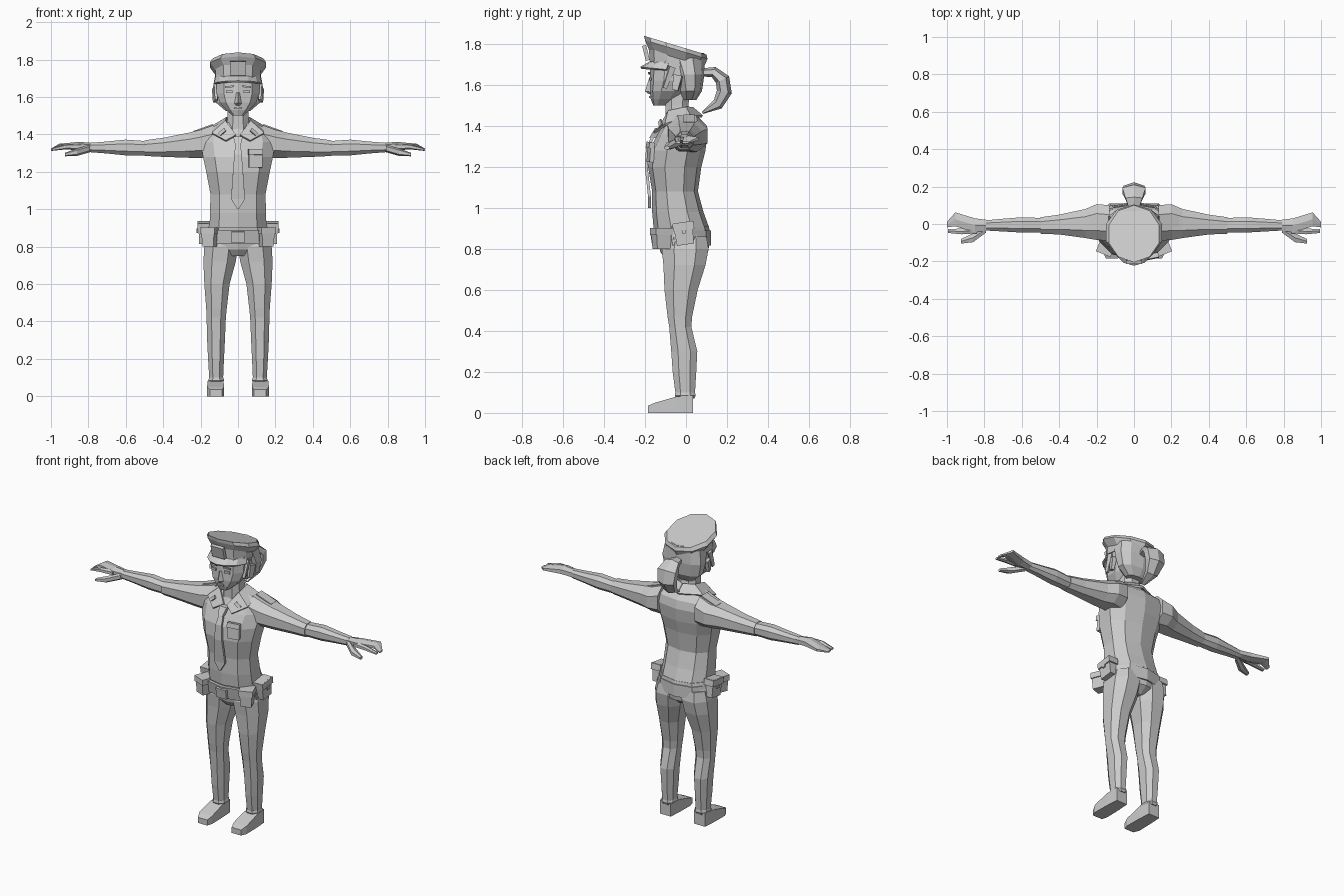
import bpy, bmesh, math
from mathutils import Vector, Matrix

grey = bpy.data.materials.new("plain grey")
grey.diffuse_color = (0.6, 0.6, 0.6, 1)


def finish(name, bm, mirror=False, solid=0):
    bmesh.ops.recalc_face_normals(bm, faces=bm.faces)
    me = bpy.data.meshes.new(name)
    bm.to_mesh(me)
    bm.free()
    me.materials.append(grey)
    ob = bpy.data.objects.new(name, me)
    bpy.context.collection.objects.link(ob)
    if solid:
        m = ob.modifiers.new("thickness", 'SOLIDIFY')
        m.thickness, m.offset = solid, 0
    if mirror:
        ob.modifiers.new("mirror", 'MIRROR')
    return ob


def unit_ring(n, p):
    """n-sided outline filling the square -1..1; smaller p is boxier."""
    pts = []
    for i in range(n):
        a = (i + 0.5) * 2 * math.pi / n
        c, s = math.cos(a), math.sin(a)
        pts.append((math.copysign(abs(c) ** p, c), math.copysign(abs(s) ** p, s)))
    mu, mv = max(q[0] for q in pts), max(q[1] for q in pts)
    return [(u / mu, v / mv) for u, v in pts]


def loft(name, rings, mirror=False, closed=True, solid=0):
    bm = bmesh.new()
    rows = [[bm.verts.new(p) for p in r] for r in rings]
    n = len(rows[0])
    for a, b in zip(rows, rows[1:]):
        for i in range(n if closed else n - 1):
            j = (i + 1) % n
            bm.faces.new((a[i], a[j], b[j], b[i]))
    if closed:
        bm.faces.new(rows[0])
        bm.faces.new(rows[-1])
    return finish(name, bm, mirror, solid)


def sections(name, axis, secs, n=8, p=0.85, mirror=False, tilt=0):
    """Loft sections (t, u0, u1, v0, v1) along an axis; tilt lifts z with -y."""
    rings = []
    for t, u0, u1, v0, v1 in secs:
        ring = []
        for u, v in unit_ring(n, p):
            a = (u0 + u1) / 2 + u * (u1 - u0) / 2
            b = (v0 + v1) / 2 + v * (v1 - v0) / 2
            co = {'x': (t, a, b), 'y': (a, t, b), 'z': (a, b, t)}[axis]
            ring.append((co[0], co[1], co[2] - tilt * co[1]))
        rings.append(ring)
    return loft(name, rings, mirror)


def upright(name, rows, n=10, p=0.85):
    return sections(name, 'z', [(z, -w, w, f, b) for z, w, f, b in rows], n, p)


def box(name, c, size, rot=(0, 0, 0), mirror=False, taper=1):
    bm = bmesh.new()
    bmesh.ops.create_cube(bm, size=1)
    for v in bm.verts:
        if v.co.z < 0:
            v.co.x *= taper
            v.co.y *= taper
    m = Matrix.Translation(c)
    for k, ax in enumerate('XYZ'):
        m = m @ Matrix.Rotation(math.radians(rot[k]), 4, ax)
    bm.transform(m @ Matrix.Diagonal((*size, 1)))
    return finish(name, bm, mirror)


# Trousers and shoes
upright("pelvis", [(.75, .05, -.10, .06), (.785, .16, -.125, .108),
                   (.85, .172, -.14, .118), (.91, .155, -.15, .112)])
sections("leg", 'z', [(.085, .08, .153, -.05, .043), (.2, .075, .16, -.065, .05),
                      (.3, .07, .165, -.072, .055), (.42, .065, .168, -.082, .026),
                      (.47, .06, .17, -.09, .03), (.6, .045, .18, -.105, .057),
                      (.72, .012, .185, -.11, .095), (.8, 0, .18, -.118, .11),
                      (.86, .01, .165, -.1, .1)], mirror=True)
sections("trouser_cuff", 'z', [(.07, .083, .15, -.045, .04), (.085, .074, .158, -.055, .047),
                               (.1, .079, .154, -.052, .044)], mirror=True)
sections("shoe", 'y', [(-.185, .085, .15, 0, .035), (-.15, .075, .165, 0, .05),
                       (-.045, .077, .163, 0, .08), (.035, .082, .158, 0, .085)],
         n=4, mirror=True)

# Shirt
upright("shirt", [(.9, .152, -.158, .114), (.98, .15, -.165, .085), (1.08, .147, -.165, .058),
                  (1.2, .17, -.185, .075), (1.28, .187, -.178, .095), (1.36, .2, -.14, .104),
                  (1.41, .185, -.11, .092), (1.465, .09, -.085, .04)])
sections("sleeve", 'x', [(.13, -.09, .1, 1.27, 1.45), (.2, -.085, .106, 1.275, 1.425),
                         (.26, -.075, .08, 1.275, 1.41), (.4, -.056, .05, 1.28, 1.382),
                         (.5, -.052, .036, 1.285, 1.368)], mirror=True)
sections("forearm", 'x', [(.49, -.045, .032, 1.288, 1.364), (.6, -.046, .036, 1.288, 1.372),
                          (.7, -.04, .028, 1.298, 1.362), (.79, -.035, .02, 1.305, 1.355)],
         mirror=True)
left, right = [], []
inner = [(.01, -.125, 1.395), (.065, -.085, 1.47), (.06, 0, 1.488), (0, .03, 1.488)]
outer = [(.065, -.155, 1.365), (.138, -.1, 1.405), (.13, .02, 1.445), (0, .08, 1.445)]
loft("collar", [inner, outer], mirror=True, closed=False, solid=.012)
box("collar_pin", (.085, -.125, 1.412), (.04, .008, .02), (-40, 30, 30), True)
box("epaulette", (.185, .015, 1.43), (.11, .055, .014), (0, 20, 0), True)
box("chest_pocket", (.093, -.172, 1.27), (.072, .02, .095), (-4, 0, 12))
box("pocket_flap", (.093, -.174, 1.305), (.078, .026, .03), (-10, 0, 12))

# Tie
tie = [(1.0, .004, -.178), (1.055, .037, -.178), (1.2, .027, -.194),
       (1.29, .02, -.188), (1.345, .014, -.162)]
loft("tie", [[(-w, y, z), (w, y, z)] for z, w, y in tie], closed=False, solid=.014)
upright("tie_knot", [(1.34, .014, -.18, -.13), (1.39, .026, -.15, -.09)], 4)

# Belt and pouches
upright("belt", [(.815, .172, -.15, .121), (.89, .166, -.166, .121)])
box("buckle", (0, -.162, .85), (.07, .016, .06), (8, 0, 0))
box("front_pouch", (.148, -.12, .85), (.075, .08, .1), (0, 0, 22), True, .85)
box("front_pouch_lid", (.148, -.12, .885), (.084, .088, .035), (0, 0, 22), True)
box("side_pouch", (.184, -.01, .875), (.055, .095, .11), (8, 0, 0), True, .88)
box("side_pouch_lid", (.185, -.013, .91), (.065, .104, .038), (8, 0, 0), True)
box("pouch_stud", (.217, -.01, .885), (.008, .02, .02), (8, 0, 0), True)

# Hands
sections("hand", 'x', [(.77, -.033, .02, 1.306, 1.354), (.85, -.045, .03, 1.313, 1.36),
                       (.955, -.012, .062, 1.325, 1.35), (1, -.018, .012, 1.312, 1.324)],
         n=6, mirror=True)
sections("index_finger", 'x', [(.84, -.05, -.015, 1.318, 1.352), (.92, -.055, -.025, 1.32, 1.348),
                               (.995, -.048, -.026, 1.312, 1.326)], n=6, mirror=True)
sections("thumb", 'x', [(.79, -.045, -.01, 1.305, 1.345), (.86, -.097, -.05, 1.285, 1.325),
                        (.925, -.105, -.08, 1.283, 1.302)], n=6, mirror=True)

# Neck and head
upright("neck", [(1.42, .062, -.1, .03), (1.5, .056, -.1, .012), (1.58, .056, -.1, .02)], 8)
upright("head", [(1.5, .03, -.16, -.1), (1.53, .062, -.172, -.04), (1.57, .097, -.177, 0),
                 (1.62, .114, -.176, .04), (1.73, .114, -.174, .06)])
loft("nose", [[(-.008, -.174, 1.625), (.008, -.174, 1.625), (0, -.182, 1.625)],
              [(-.02, -.172, 1.565), (.02, -.172, 1.565), (0, -.2, 1.568)],
              [(-.012, -.17, 1.555), (.012, -.17, 1.555), (0, -.182, 1.555)]])
box("mouth", (0, -.176, 1.54), (.042, .009, .01))
box("eye", (.047, -.175, 1.628), (.034, .008, .014), (0, 0, 8), True)
box("eyebrow", (.047, -.177, 1.655), (.045, .008, .009), (0, 5, 8), True)
box("ear", (.122, -.045, 1.61), (.025, .042, .075), (-12, 0, -15), True, .7)

# Hair
upright("hair", [(1.525, .065, -.02, .05), (1.57, .118, -.035, .078), (1.65, .134, -.055, .09),
                 (1.73, .12, -.09, .09)])
box("side_lock", (.115, -.085, 1.635), (.022, .03, .11), (-20, 0, 12), True, .6)
path = [(.08, 1.66, .02, .025), (.135, 1.662, .026, .045), (.178, 1.625, .036, .062),
        (.187, 1.565, .037, .055), (.155, 1.505, .028, .038), (.08, 1.463, .006, .012)]
rings = []
for i, (y, z, r, w) in enumerate(path):
    a, b = path[max(i - 1, 0)], path[min(i + 1, len(path) - 1)]
    t = Vector((0, b[0] - a[0], b[1] - a[1])).normalized()
    side = Vector((0, -t.z, t.y))
    rings.append([Vector((0, y, z)) + Vector((u * w, 0, 0)) + side * (v * r)
                  for u, v in unit_ring(6, 1)])
loft("ponytail", rings)

# Cap with tilted crown
sections("cap_band", 'z', [(1.685, -.12, .12, -.176, .09), (1.765, -.122, .122, -.182, .09)],
         10, .9, tilt=.13)
sections("cap_crown", 'z', [(1.715, -.12, .12, -.18, .088), (1.757, -.15, .15, -.2, .105),
                            (1.777, -.135, .135, -.205, .1)], 10, 1, tilt=.3)
arcs = [math.radians(195 + 150 * i / 6) for i in range(7)]
loft("visor", [[(.118 * math.cos(a), -.05 + .125 * math.sin(a), 1.708) for a in arcs],
               [(.128 * math.cos(a), -.05 + .17 * math.sin(a), 1.668 - .014 * math.sin(a))
                for a in arcs]], closed=False, solid=.012)
box("cap_badge", (0, -.195, 1.755), (.085, .02, .075), (14, 0, 0))
